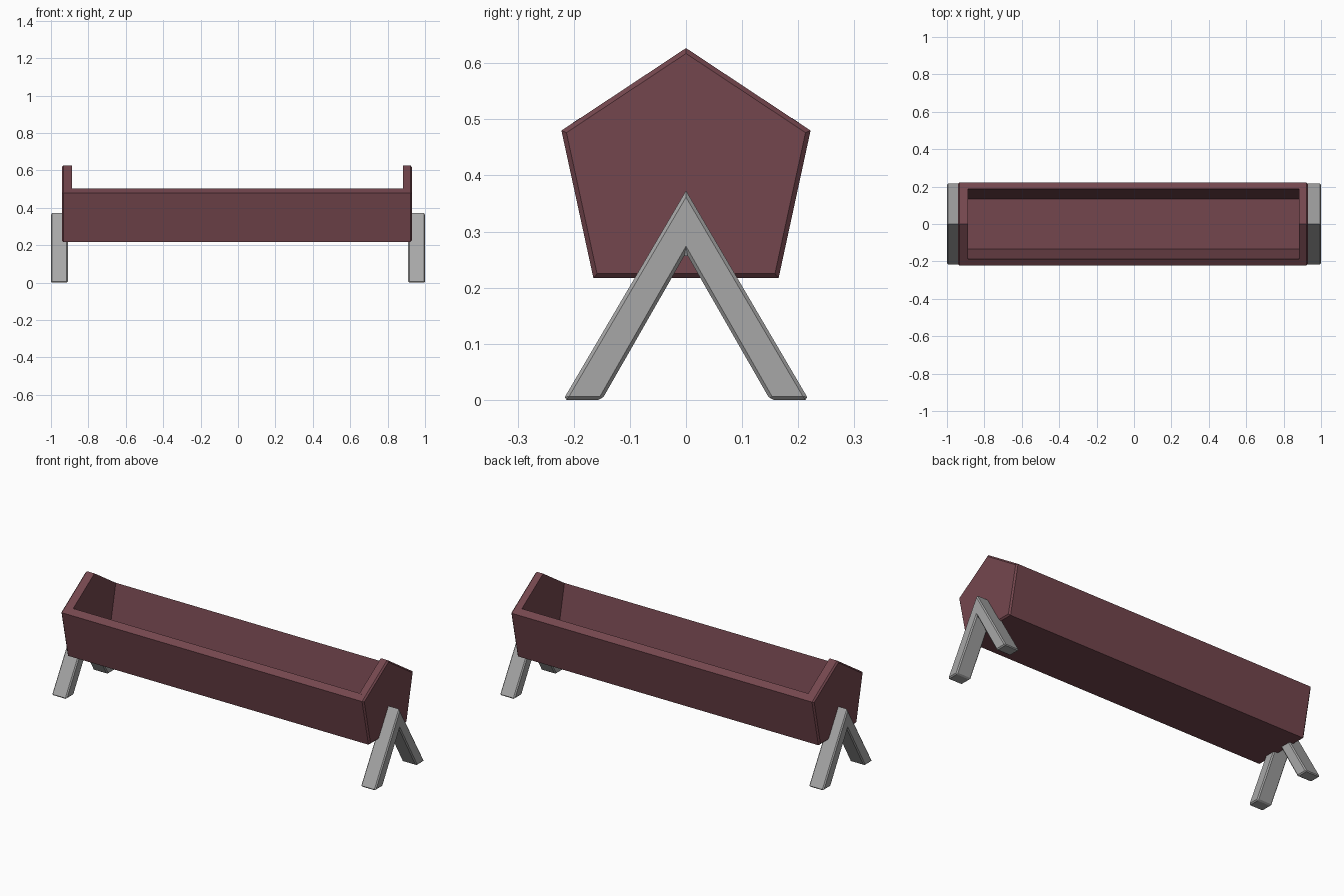
import bpy
import bmesh

cube = bpy.data.objects.get("Cube")
if cube:
    bpy.data.objects.remove(cube, do_unlink=True)


def material(name, color):
    mat = bpy.data.materials.new(name)
    mat.use_nodes = True
    mat.diffuse_color = color
    mat.node_tree.nodes["Principled BSDF"].inputs["Base Color"].default_value = color
    return mat


def prism(name, profile, x_in, x_out, mat, bevel=0.0, pick=None):
    """Extrude a (y, z) profile along x, then chamfer the picked edges."""
    bm = bmesh.new()
    base = bm.faces.new([bm.verts.new((x_in, y, z)) for y, z in profile])
    ext = bmesh.ops.extrude_face_region(bm, geom=[base])
    moved = [v for v in ext["geom"] if isinstance(v, bmesh.types.BMVert)]
    bmesh.ops.translate(bm, verts=moved, vec=(x_out - x_in, 0, 0))
    bmesh.ops.recalc_face_normals(bm, faces=bm.faces)
    if pick:
        edges = [e for e in bm.edges if pick(e)]
        bmesh.ops.bevel(bm, geom=edges, offset=bevel, segments=1, affect="EDGES")
    mesh = bpy.data.meshes.new(name)
    bm.to_mesh(mesh)
    bm.free()
    mesh.materials.append(mat)
    obj = bpy.data.objects.new(name, mesh)
    bpy.context.collection.objects.link(obj)
    return obj


def mirrored(half):
    """Complete an open half profile with its reflection in y."""
    return half + [(-y, z) for y, z in reversed(half)]


red = material("red_brown_wood", (0.175, 0.062, 0.076, 1))
grey = material("grey_leg", (0.39, 0.39, 0.39, 1))

# Open trough with sloping walls and rims
trough = mirrored([(0.165, 0.217), (0.222, 0.48), (0.188, 0.503), (0.133, 0.245)])
trough = [(0.165, 0.217), (0.222, 0.48), (0.188, 0.503), (0.133, 0.245),
          (-0.133, 0.245), (-0.188, 0.503), (-0.222, 0.48), (-0.165, 0.217)]
prism("trough_body", trough, -0.9, 0.895, red)

# Five-sided end boards, chamfered round the outer face
board = [(0.165, 0.217), (0.222, 0.48), (0, 0.627), (-0.222, 0.48), (-0.165, 0.217)]
for side, x_in, x_out in (("left", 0.883, 0.93), ("right", -0.887, -0.942)):
    prism(side + "_end_board", board, x_in, x_out, red, 0.008,
          lambda e: all(abs(v.co.x - x_out) < 0.001 for v in e.verts))

# A-shaped legs, chamfered except along the top ridge
leg = [(0, 0.373), (0.219, 0), (0.15, 0), (0, 0.262), (-0.15, 0), (-0.219, 0)]
for side, sign in (("left", 1), ("right", -1)):
    prism(side + "_legs", leg, 0.91 * sign, sign, grey, 0.006,
          lambda e: not all(v.co.z > 0.36 for v in e.verts))
